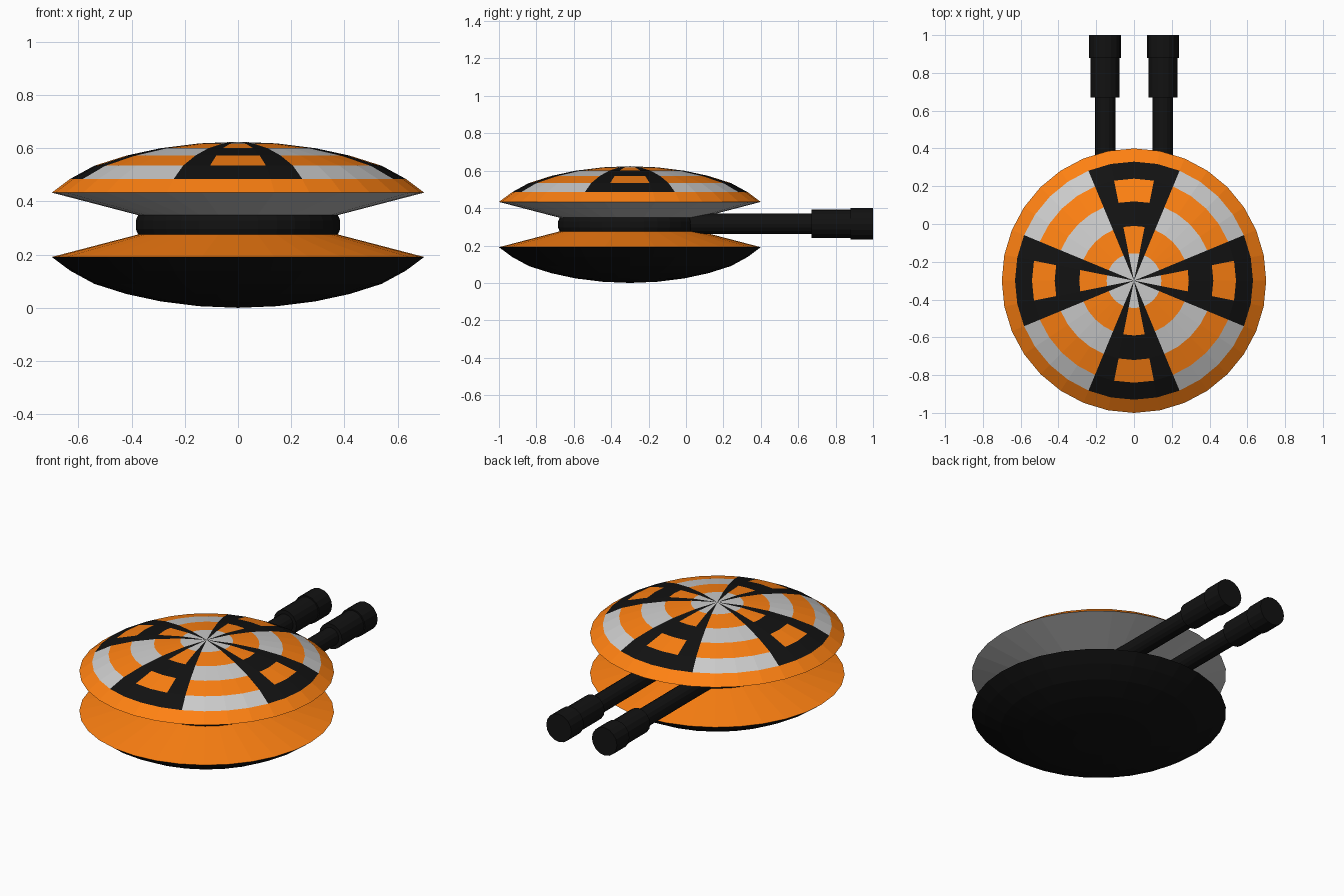
import bpy, bmesh, math

if "Cube" in bpy.data.objects:
    bpy.data.objects.remove(bpy.data.objects["Cube"])

SEG = 32
CY = -0.30      # turret axis
MID = 0.318     # mirror height between the two saucers


def material(name, rgb):
    m = bpy.data.materials.new(name)
    m.diffuse_color = (*rgb, 1)
    m.use_nodes = True
    m.node_tree.nodes["Principled BSDF"].inputs["Base Color"].default_value = m.diffuse_color
    return m


MATS = [material("light_grey", (0.72, 0.72, 0.72)),
        material("orange", (1.0, 0.22, 0.006)),
        material("black", (0.006, 0.006, 0.006))]
GREY, ORANGE, BLACK = range(3)


def lathe(name, profile, colour, seg=SEG):
    """Spin (radius, height) points about z; colour(row, segment) picks the material."""
    bm = bmesh.new()
    rings = []
    for r, z in profile:
        n = 1 if r == 0 else seg
        rings.append([bm.verts.new((r * math.cos(2 * math.pi * i / seg),
                                    r * math.sin(2 * math.pi * i / seg), z))
                      for i in range(n)])
    for row, (a, b) in enumerate(zip(rings, rings[1:])):
        for i in range(seg):
            j = (i + 1) % seg
            quad = [a[i % len(a)], a[j % len(a)], b[j % len(b)], b[i % len(b)]]
            face = bm.faces.new(list(dict.fromkeys(quad)))
            face.material_index = colour(row, i)
    bmesh.ops.recalc_face_normals(bm, faces=bm.faces)
    mesh = bpy.data.meshes.new(name)
    bm.to_mesh(mesh)
    bm.free()
    for m in MATS:
        mesh.materials.append(m)
    ob = bpy.data.objects.new(name, mesh)
    bpy.context.collection.objects.link(ob)
    return ob


# Saucer half-profile: closed inner face, sloped inside, rim, dome to the pole
saucer = [(0, 0.035), (0.37, 0.035), (0.70, 0.121), (0.63, 0.173), (0.54, 0.222),
          (0.42, 0.260), (0.29, 0.288), (0.145, 0.306), (0, 0.312)]


def upper_colour(row, i):
    if row < 2:
        return GREY
    ring = ORANGE if row % 2 == 0 else GREY
    if row == 2:
        return ORANGE
    if (i + 2) % 8 < 4:                      # four black wedges
        patch = (i + 1) % 8 < 2              # coloured windows inside them
        return ring if patch and (ring == ORANGE or row == 7) else BLACK
    return ring


upper = lathe("upper_saucer", [(r, MID + h) for r, h in saucer], upper_colour)
lower = lathe("lower_saucer", [(r, MID - h) for r, h in saucer],
              lambda row, i: ORANGE if row < 2 else BLACK)
lower.location.z = 0.0

# Slightly bulged neck between the saucers
neck = lathe("neck", [(0, 0.28), (0.375, 0.28), (0.384, 0.302), (0.384, 0.335),
                      (0.375, 0.356), (0, 0.356)], lambda row, i: BLACK)
for ob in (upper, lower, neck):
    ob.location.y = CY

# Twin stepped gun barrels pointing to the back
barrel = [(0, 0.0), (0.054, 0.0), (0.054, 0.67), (0.076, 0.67), (0.076, 0.88),
          (0.084, 0.88), (0.084, 1.0), (0, 1.0)]
for side, x in (("left", -0.153), ("right", 0.153)):
    gun = lathe(side + "_barrel", barrel, lambda row, i: BLACK, 16)
    gun.rotation_euler.x = -math.pi / 2
    gun.location = (x, 0, 0.322)

# Rest the model on the ground
for ob in bpy.context.collection.objects:
    ob.location.z -= MID - 0.312
